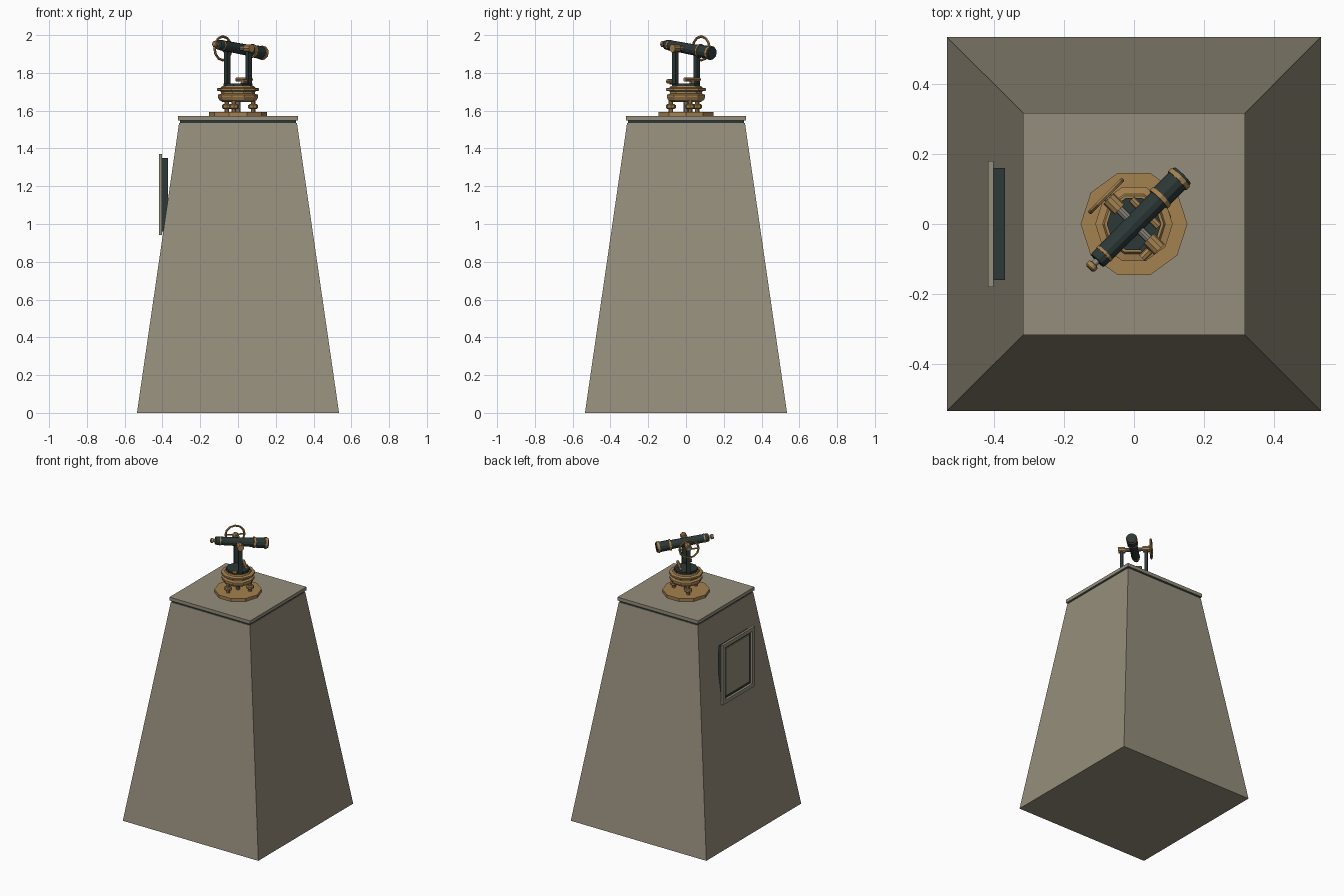
import bpy, bmesh, math
from mathutils import Vector, Matrix

if "Cube" in bpy.data.objects:
    bpy.data.objects.remove(bpy.data.objects["Cube"])


def mat(name, c):
    m = bpy.data.materials.new(name)
    m.diffuse_color = (*c, 1)
    m.use_nodes = True
    m.node_tree.nodes["Principled BSDF"].inputs["Base Color"].default_value = m.diffuse_color
    return m


STONE = mat("stone", (0.30, 0.27, 0.20))
DARK = mat("dark_green_metal", (0.025, 0.040, 0.037))
BRASS = mat("brass", (0.37, 0.22, 0.08))
STEEL = mat("grey_steel", (0.25, 0.235, 0.21))


def finish(name, bm, m, matrix=Matrix()):
    bmesh.ops.recalc_face_normals(bm, faces=bm.faces)
    me = bpy.data.meshes.new(name)
    bm.to_mesh(me)
    bm.free()
    me.materials.append(m)
    ob = bpy.data.objects.new(name, me)
    ob.matrix_world = matrix
    bpy.context.collection.objects.link(ob)
    return ob


def box(name, lo, hi, m, matrix=Matrix()):
    bm = bmesh.new()
    bmesh.ops.create_cube(bm, size=1)
    for v in bm.verts:
        v.co = Vector([lo[i] + (v.co[i] + 0.5) * (hi[i] - lo[i]) for i in range(3)])
    return finish(name, bm, m, matrix)


def lathe(name, profile, m, matrix=Matrix(), n=10):
    """Turn (radius, height) points around local z, closing both ends."""
    bm = bmesh.new()
    rings = [[bm.verts.new((r * math.cos(2 * math.pi * k / n),
                            r * math.sin(2 * math.pi * k / n), z)) for k in range(n)]
             for r, z in profile]
    for a, b in zip(rings, rings[1:]):
        for k in range(n):
            bm.faces.new((a[k], a[(k + 1) % n], b[(k + 1) % n], b[k]))
    bm.faces.new(rings[0][::-1])
    bm.faces.new(rings[-1])
    return finish(name, bm, m, matrix)


# Stone pillar, shadow joint and cap slab
bm = bmesh.new()
bmesh.ops.create_cube(bm, size=2)
for v in bm.verts:
    h = 0.535 if v.co.z < 0 else 0.312
    v.co = Vector((v.co.x * h, v.co.y * h, 0 if v.co.z < 0 else 1.535))
finish("pillar", bm, STONE)
box("cap_joint", (-0.308, -0.308, 1.53), (0.308, 0.308, 1.55), DARK)
box("cap_slab", (-0.318, -0.318, 1.547), (0.318, 0.318, 1.571), STONE)

# Wall plaque on the left side
box("plaque_backing", (-0.402, -0.16, 0.96), (-0.37, 0.16, 1.35), DARK)
box("plaque_panel", (-0.409, -0.132, 0.99), (-0.40, 0.132, 1.325), STONE)
for s in (-1, 1):
    y0, y1 = sorted((s * 0.18, s * 0.153))
    box("plaque_frame_side", (-0.418, y0, 0.943), (-0.402, y1, 1.37), STONE)
for z in (0.943, 1.343):
    box("plaque_frame_rail", (-0.418, -0.153, z), (-0.402, 0.153, z + 0.027), STONE)

# Foot plate, spindle and turned base of the instrument
lathe("foot_plate", [(0.153, 1.571), (0.153, 1.592)], BRASS)
lathe("spindle", [(0.013, 1.59), (0.013, 1.66)], STEEL)
lathe("turned_base", [(0.08, 1.645), (0.10, 1.657), (0.107, 1.672), (0.107, 1.684),
                      (0.09, 1.69), (0.09, 1.702), (0.111, 1.706), (0.111, 1.718),
                      (0.09, 1.722), (0.085, 1.73)], BRASS)
lathe("upper_plate", [(0.078, 1.725), (0.078, 1.745)], DARK)

# Three levelling screws
for a in (15, 135, 255):
    p = Matrix.Translation((0.083 * math.cos(math.radians(a)),
                            0.083 * math.sin(math.radians(a)), 0))
    lathe("levelling_screw", [(0.012, 1.59), (0.012, 1.66)], BRASS, p, 8)
    lathe("levelling_knob", [(0.02, 1.61), (0.026, 1.615), (0.026, 1.629), (0.02, 1.634)],
          BRASS, p, 8)

# Turned frame: local x = sight line, local y = tilting axle
YAW = Matrix.Rotation(math.radians(45), 4, 'Z')
AXLE = YAW @ Matrix.Translation((0, 0, 1.93)) @ Matrix.Rotation(math.radians(-90), 4, 'X')
for s in (-1, 1):
    box("standard", (-0.013, s * 0.081 - 0.010, 1.74), (0.013, s * 0.081 + 0.010, 1.925),
        DARK, YAW)
    lathe("axle_bearing", [(0.022, s * 0.081 - 0.022), (0.022, s * 0.081 + 0.022)],
          BRASS, AXLE)
lathe("axle", [(0.013, -0.085), (0.013, 0.116)], STEEL, AXLE)

# Vertical circle with crossbar
bm = bmesh.new()
n, k = 12, 6
ring = [[bm.verts.new(((0.063 + 0.007 * math.cos(2 * math.pi * j / k)) * math.cos(2 * math.pi * i / n),
                       (0.063 + 0.007 * math.cos(2 * math.pi * j / k)) * math.sin(2 * math.pi * i / n),
                       0.113 + 0.007 * math.sin(2 * math.pi * j / k))) for j in range(k)]
        for i in range(n)]
for i in range(n):
    for j in range(k):
        a, b = ring[i], ring[(i + 1) % n]
        bm.faces.new((a[j], b[j], b[(j + 1) % k], a[(j + 1) % k]))
finish("vertical_circle", bm, BRASS, AXLE)
box("circle_crossbar", (-0.06, -0.004, 0.110), (0.06, 0.004, 0.116), BRASS, AXLE)

# Plate level and side clamp knob
LEVEL = YAW @ Matrix.Translation((0.045, 0, 1.765)) @ Matrix.Rotation(math.radians(-90), 4, 'X')
lathe("plate_level", [(0.011, -0.055), (0.011, 0.055)], BRASS, LEVEL, 8)
box("level_post", (0.037, -0.01, 1.74), (0.053, 0.01, 1.76), BRASS, YAW)
CLAMP = YAW @ Matrix.Translation((-0.035, -0.085, 1.755)) @ Matrix.Rotation(math.radians(90), 4, 'Y')
lathe("clamp_knob", [(0.012, -0.018), (0.012, 0.012)], BRASS, CLAMP, 8)
box("clamp_arm", (-0.04, -0.085, 1.738), (0.0, -0.06, 1.75), DARK, YAW)

# Telescope, tilted down towards its objective
TUBE = YAW @ Matrix.Translation((0, 0, 1.93)) @ Matrix.Rotation(math.radians(90 + 7.5), 4, 'Y')
for name, prof, m in (
        ("telescope_tube", [(0.025, -0.15), (0.027, -0.14), (0.030, 0.11)], DARK),
        ("objective_barrel", [(0.034, 0.105), (0.034, 0.182)], DARK),
        ("barrel_band", [(0.037, 0.10), (0.037, 0.113)], BRASS),
        ("objective_band", [(0.038, 0.176), (0.038, 0.190)], BRASS),
        ("lens_hood", [(0.035, 0.188), (0.033, 0.198)], DARK),
        ("rear_band", [(0.029, -0.125), (0.029, -0.117)], BRASS),
        ("eyepiece_tube", [(0.010, -0.172), (0.010, -0.148)], STEEL),
        ("eyepiece", [(0.012, -0.182), (0.017, -0.178), (0.017, -0.166), (0.012, -0.163)], BRASS)):
    lathe(name, prof, m, TUBE, 12)
